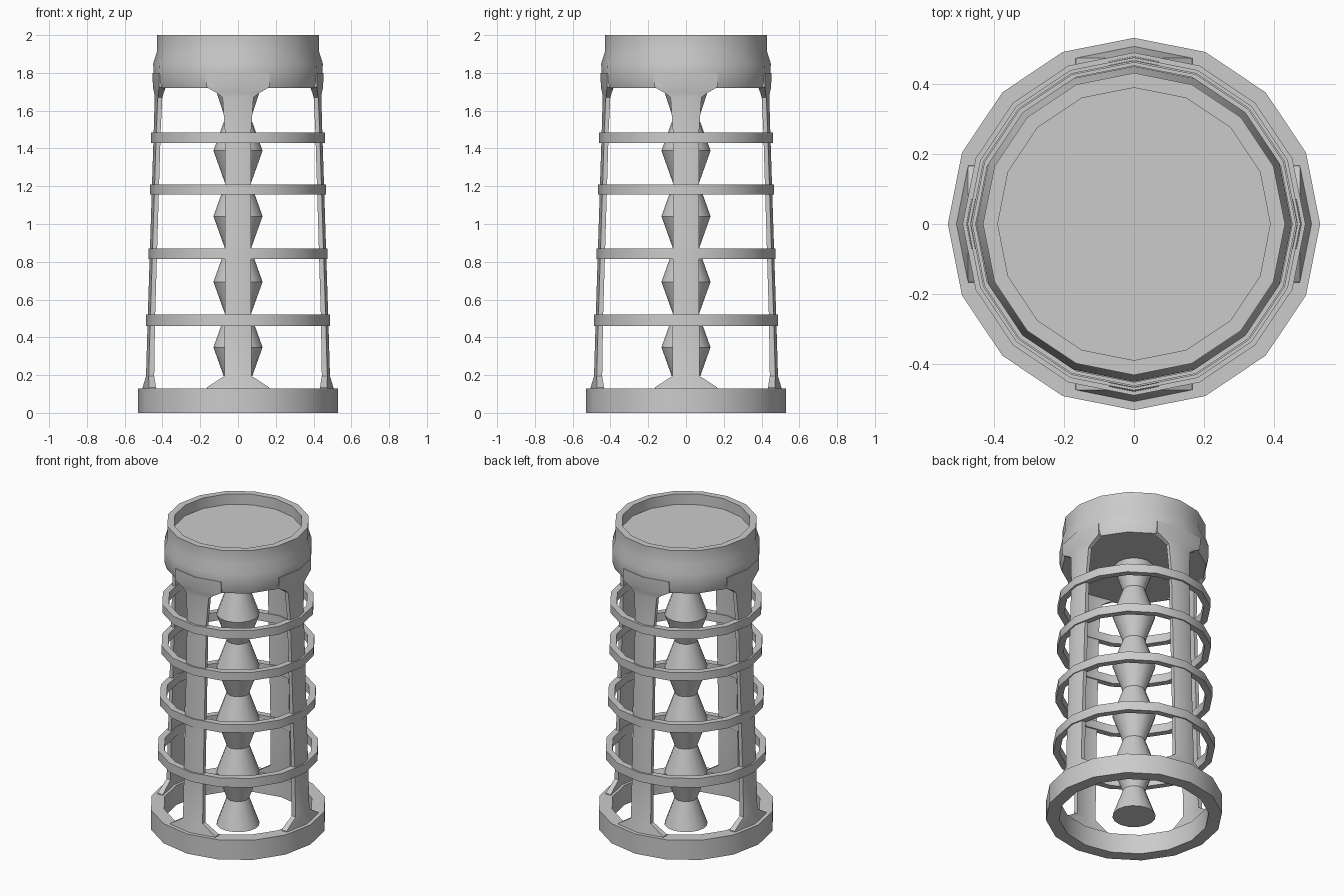
import bpy, bmesh, math
from mathutils import Matrix

if "Cube" in bpy.data.objects:
    bpy.data.objects.remove(bpy.data.objects["Cube"])

SIDES = 16
SLOPE = math.tan(math.radians(11.25))  # edge slope of a 16-sided outline


def finish(bm, name):
    bmesh.ops.recalc_face_normals(bm, faces=bm.faces)
    mesh = bpy.data.meshes.new(name)
    bm.to_mesh(mesh)
    bm.free()
    ob = bpy.data.objects.new(name, mesh)
    bpy.context.collection.objects.link(ob)
    bpy.ops.object.select_all(action='DESELECT')
    bpy.context.view_layer.objects.active = ob
    ob.select_set(True)
    bpy.ops.object.shade_smooth_by_angle(angle=math.radians(30))
    return ob


def lathe(name, profile, closed=False):
    """Spin (radius, z) points; open profiles get flat end caps."""
    bm = bmesh.new()
    rings = []
    for r, z in profile:
        rings.append([bm.verts.new((r * math.cos(2 * math.pi * i / SIDES),
                                    r * math.sin(2 * math.pi * i / SIDES), z))
                      for i in range(SIDES)])
    pairs = list(zip(rings, rings[1:]))
    if closed:
        pairs.append((rings[-1], rings[0]))
    else:
        bm.faces.new(rings[0])
        bm.faces.new(rings[-1])
    for a, b in pairs:
        for i in range(SIDES):
            j = (i + 1) % SIDES
            bm.faces.new((a[i], a[j], b[j], b[i]))
    return finish(bm, name)


def band(name, outer, inner, z0, z1):
    lathe(name, [(outer, z0), (outer, z1), (inner, z1), (inner, z0)], closed=True)


def leg(name, angle):
    """Folded two-facet strip, flared at the foot and under the cap."""
    rows = [(0.11, 0.17, 0.507, 0.468), (0.135, 0.165, 0.505, 0.467),
            (0.195, 0.072, 0.487, 0.458), (0.5, 0.07, 0.478, 0.453),
            (1.5, 0.07, 0.446, 0.423), (1.67, 0.082, 0.441, 0.417),
            (1.695, 0.115, 0.444, 0.416), (1.725, 0.168, 0.451, 0.416),
            (1.80, 0.168, 0.452, 0.416)]
    bm = bmesh.new()
    loops = []
    for z, w, ro, ri in rows:
        e = w * SLOPE
        pts = [(ro - e, -w), (ro, 0), (ro - e, w), (ri - e, w), (ri, 0), (ri - e, -w)]
        loops.append([bm.verts.new((x, y, z)) for x, y in pts])
    for a, b in zip(loops, loops[1:]):
        for i in range(6):
            j = (i + 1) % 6
            bm.faces.new((a[i], a[j], b[j], b[i]))
    bm.faces.new(loops[0])
    bm.faces.new(loops[-1])
    bmesh.ops.rotate(bm, verts=bm.verts, cent=(0, 0, 0),
                     matrix=Matrix.Rotation(angle, 3, 'Z'))
    finish(bm, name)


# base ring
band("base_ring", 0.53, 0.45, 0, 0.13)

# four cage rings, narrowing upwards
for n, (r, z0, z1) in enumerate([(0.488, 0.46, 0.52), (0.474, 0.815, 0.87),
                                 (0.465, 1.155, 1.21), (0.461, 1.43, 1.485)]):
    band(f"cage_ring_{n + 1}", r, r - 0.04, z0, z1)

# four legs
for n in range(4):
    leg(f"leg_{n + 1}", n * math.pi / 2)

# cap with a shallow recess in its top
lathe("cap", [(0.435, 1.72), (0.447, 1.76), (0.449, 1.85), (0.43, 1.91), (0.43, 2.0),
              (0.388, 2.0), (0.388, 1.93)])

# central column: stacked hourglass sections
lathe("central_column", [(0.13 if i % 2 == 0 else 0.068, i * 0.1735) for i in range(10)]
      + [(0.125, 1.73)])
